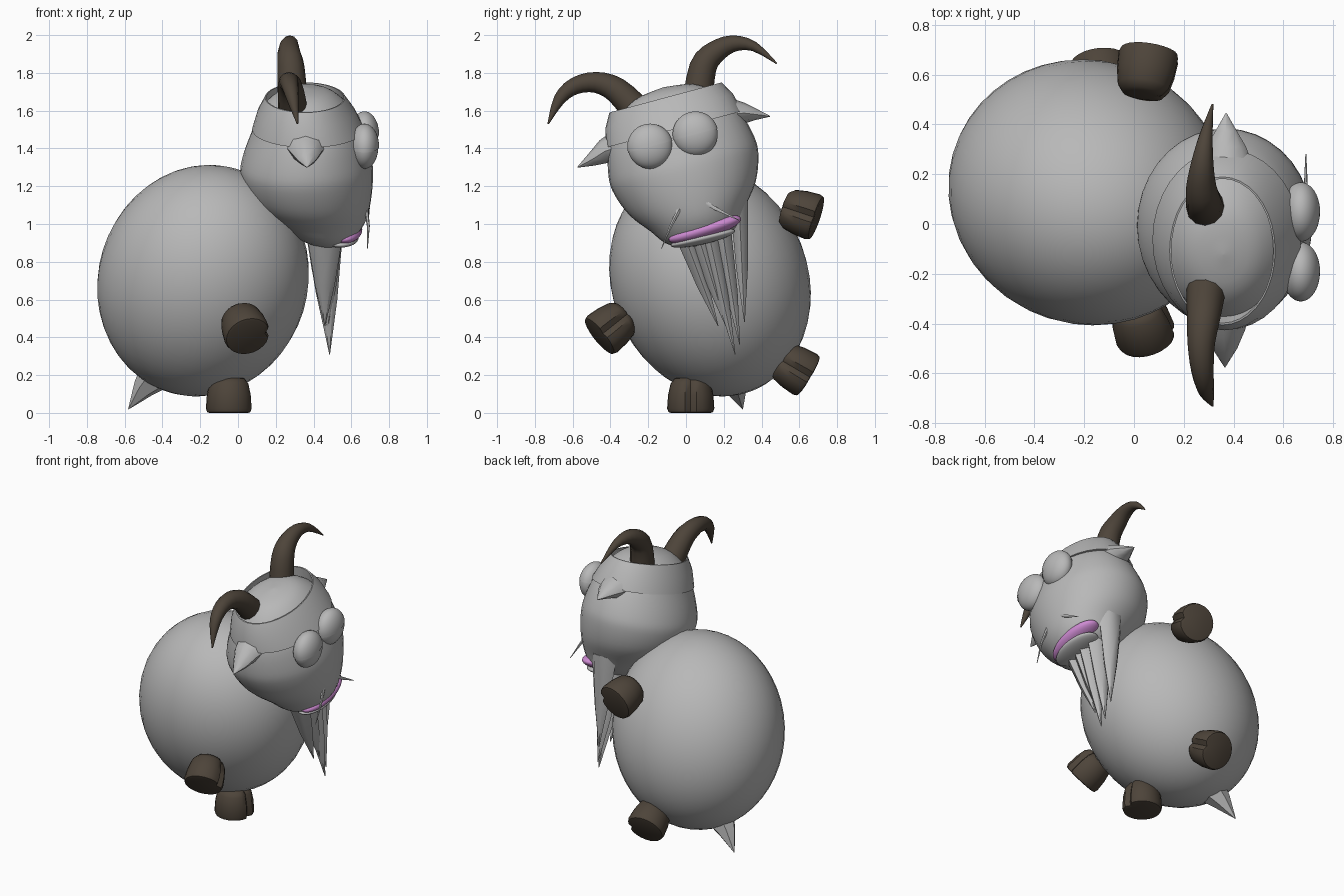
import bpy, bmesh, math
from mathutils import Vector, Matrix, Euler

if "Cube" in bpy.data.objects:
    bpy.data.objects.remove(bpy.data.objects["Cube"])


def material(name, col):
    m = bpy.data.materials.new(name)
    m.diffuse_color = (*col, 1)
    m.use_nodes = True
    m.node_tree.nodes["Principled BSDF"].inputs["Base Color"].default_value = m.diffuse_color
    return m


GREY = material("grey wool", (0.48, 0.48, 0.48))
BROWN = material("dark brown horn", (0.075, 0.058, 0.042))
PINK = material("pink purple mouth", (0.62, 0.26, 0.65))


def finish(name, bm, mat, angle=50):
    bmesh.ops.recalc_face_normals(bm, faces=bm.faces)
    me = bpy.data.meshes.new(name)
    bm.to_mesh(me)
    bm.free()
    me.materials.append(mat)
    me.shade_smooth()
    me.set_sharp_from_angle(angle=math.radians(angle))
    ob = bpy.data.objects.new(name, me)
    bpy.context.collection.objects.link(ob)
    return ob


def smooth_path(rows, steps=4):
    """Catmull-Rom through rows of numbers."""
    out = []
    for i in range(len(rows) - 1):
        a, b, c, d = (rows[max(0, min(len(rows) - 1, i + k))] for k in (-1, 0, 1, 2))
        for s in range(steps):
            t = s / steps
            out.append([0.5 * (2 * q + (r - p) * t + (2 * p - 5 * q + 4 * r - w) * t * t
                               + (3 * q - p - 3 * r + w) * t ** 3)
                        for p, q, r, w in zip(a, b, c, d)])
    return out + [list(rows[-1])]


def loft(name, rings, mat, angle=50, caps=True):
    bm = bmesh.new()
    vs = [[bm.verts.new(p) for p in ring] for ring in rings]
    n = len(vs[0])
    for a, b in zip(vs, vs[1:]):
        for i in range(n):
            j = (i + 1) % n
            bm.faces.new((a[i], a[j], b[j], b[i]))
    if caps:
        bm.faces.new(vs[0][::-1])
        bm.faces.new(vs[-1])
    return finish(name, bm, mat, angle)


def tube(name, rows, mat, n=12, angle=50):
    """rows: x, y, z, radius near the x direction, other radius"""
    pts = [Vector(r[:3]) for r in rows]
    rings = []
    for i, r in enumerate(rows):
        t = (pts[min(i + 1, len(pts) - 1)] - pts[max(i - 1, 0)]).normalized()
        s = (Vector((1, 0, 0)) - t * t.x).normalized()
        o = t.cross(s)
        rings.append([pts[i] + s * max(r[3], .002) * math.cos(a) + o * max(r[4], .002) * math.sin(a)
                      for a in (2 * math.pi * k / n for k in range(n))])
    return loft(name, rings, mat, angle)


def ellipsoid(name, loc, size, rot, mat, half=False):
    bm = bmesh.new()
    bmesh.ops.create_uvsphere(bm, u_segments=40, v_segments=24, radius=1)
    if half:
        bmesh.ops.delete(bm, geom=[v for v in bm.verts if v.co.z < -0.01], context='VERTS')
    m = Matrix.Translation(loc) @ Euler(rot).to_matrix().to_4x4() @ Matrix.Diagonal((*size, 1))
    bm.transform(m)
    return finish(name, bm, mat)


# Round leaning body and tail
ellipsoid("body", (-.185, .127, .70), (.555, .52, .63), (.35, .3, 0), GREY)
tube("tail", [(-.38, .22, .26, .13, .13), (-.50, .265, .13, .06, .06), (-.58, .30, .02, 0, 0)], GREY, 6)

# Egg-shaped head, rolled to one side: height, centre x, x radius, y radius
TILT = math.radians(15)
UP = Vector((0, -math.sin(TILT), math.cos(TILT)))
SIDE = Vector((0, math.cos(TILT), math.sin(TILT)))
ORIGIN = Vector((0, -.04, 1.3))


def head_ring(t, cx, rx, ry, n=36):
    c = ORIGIN + UP * t + SIDE * .03 + Vector((cx, 0, 0))
    return [c + Vector((rx * math.cos(a), 0, 0)) + SIDE * ry * math.sin(a)
            for a in (2 * math.pi * k / n for k in range(n))]


profile = [(.43, .36, .003, .003), (.405, .36, .13, .16), (.32, .36, .23, .28), (.2, .37, .29, .36),
           (.05, .365, .34, .40), (-.05, .365, .35, .395), (-.18, .385, .32, .345),
           (-.29, .43, .25, .26), (-.37, .46, .17, .2), (-.42, .48, .09, .11), (-.43, .48, .003, .003)]
loft("head", [head_ring(*r) for r in smooth_path(profile)], GREY)

# Open fringe of wool round the top of the head
loft("wool_band", [head_ring(.2, .37, .275, .345), head_ring(.2, .372, .298, .375),
                   head_ring(.30, .362, .258, .35), head_ring(.375, .355, .212, .308),
                   head_ring(.375, .355, .205, .30), head_ring(.30, .36, .235, .29)], GREY, 40, caps=False)

# Eyes with upper lids
for side, y, z in (("right", -.19, 1.41), ("left", .05, 1.475)):
    ellipsoid(side + "_eye", (.67, y, z), (.073, .118, .118), (0, 0, 0), GREY)
    ellipsoid(side + "_eyelid", (.67, y, z), (.077, .121, .121), (TILT, 0, 0), GREY, True)

# Ears
tube("right_ear", [(.36, -.32, 1.42, .12, .10), (.36, -.43, 1.385, .085, .065),
                   (.365, -.5, 1.34, .05, .035), (.365, -.575, 1.30, 0, 0)], GREY, 8)
tube("left_ear", [(.37, .2, 1.58, .12, .10), (.37, .31, 1.587, .08, .055),
                  (.37, .37, 1.58, .045, .03), (.37, .445, 1.57, 0, 0)], GREY, 8)

# Curved horns: y, z, radius along the curve
horns = {
    "right_horn": [(-.26, 1.60, .08), (-.37, 1.71, .068), (-.48, 1.75, .055),
                   (-.59, 1.73, .045), (-.67, 1.66, .032), (-.73, 1.53, .004)],
    "left_horn": [(.06, 1.64, .08), (.09, 1.83, .072), (.155, 1.91, .06),
                  (.25, 1.955, .044), (.36, 1.94, .026), (.48, 1.85, .004)],
}
for name, rows in horns.items():
    xs = (.29, .28, .27, .275, .29, .315)
    tube(name, smooth_path([(x, y, z, r, r) for x, (y, z, r) in zip(xs, rows)], 3), BROWN)

# Mouth and lower lip
ellipsoid("mouth", (.56, .10, .972), (.098, .2, .05), (math.radians(17), 0, 0), PINK)
ellipsoid("lower_lip", (.54, .09, .925), (.098, .175, .032), (math.radians(13), 0, 0), GREY)

# Moustache spikes
tube("right_moustache", [(.675, -.02, 1.11, .012, .014), (.69, -.08, .99, .008, .009),
                         (.685, -.13, .87, 0, 0)], GREY, 6)
tube("left_moustache", [(.675, .06, 1.14, .012, .014), (.69, .15, 1.085, .008, .011),
                        (.69, .28, 1.02, 0, 0)], GREY, 6)

# Beard locks: start x, y, z then tip x, y, z
locks = [(.46, -.01, .94, .46, .17, .46), (.46, .06, .95, .475, .22, .44), (.46, .12, .95, .485, .26, .31),
         (.45, .19, .98, .475, .285, .36), (.43, .28, 1.12, .45, .31, .48)]
for i, k in enumerate(locks):
    a, b = Vector(k[:3]), Vector(k[3:])
    tube("beard_lock_%d" % (i + 1), [(*a, .095, .055), (*a.lerp(b, .55), .052, .036), (*b, 0, 0)], GREY, 6)


# Cloven hooves: tapered rounded stubs with a notch facing forward
def hoof(name, loc, axis):
    z = Vector(axis).normalized()
    x = (Vector((1, 0, 0)) - z * z.x).normalized()
    y = z.cross(x)
    rings = []
    for h, r in ((-.095, .05), (-.088, .085), (-.06, .107), (.0, .12), (.07, .125), (.09, .118), (.094, .105)):
        ring = []
        for k in range(24):
            a = 2 * math.pi * k / 24
            q = r * (.78 if k == 0 else .97 if k in (1, 23) else 1)
            ring.append(Vector(loc) + z * h + (x * math.cos(a) + y * math.sin(a)) * q)
        rings.append(ring)
    loft(name, rings, BROWN, 45)


hoof("standing_hoof", (-.045, .025, .094), (0, 0, -1))
hoof("right_front_hoof", (.03, -.39, .46), (.25, -.75, -.6))
hoof("left_front_hoof", (.05, .605, 1.06), (.15, .9, -.3))
hoof("left_back_hoof", (-.13, .57, .24), (-.1, .85, -.5))
